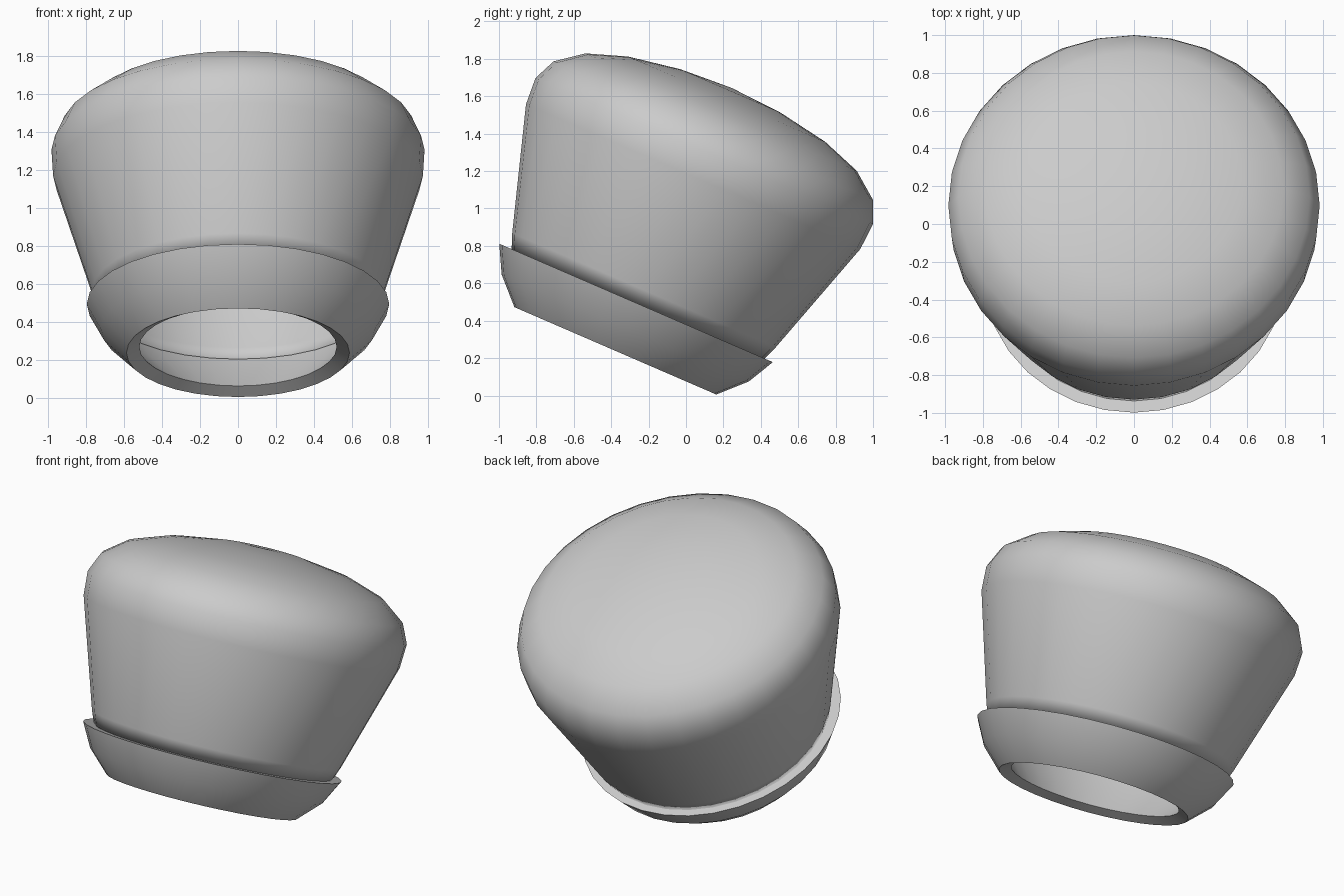
import bpy
import bmesh
from math import cos, sin, pi, radians
from mathutils import Matrix

SEGMENTS = 32
TILT = Matrix.Translation((0, -0.267, 0.495)) @ Matrix.Rotation(radians(-23.4), 4, 'X')

default = bpy.data.objects.get("Cube")
if default:
    bpy.data.objects.remove(default, do_unlink=True)

grey = bpy.data.materials.new("light_grey")
grey.use_nodes = True
grey.diffuse_color = (0.6, 0.6, 0.6, 1)
grey.node_tree.nodes["Principled BSDF"].inputs["Base Color"].default_value = (0.6, 0.6, 0.6, 1)


def lathe(name, profile, closed=False, shift=0.0):
    """Turn a (radius, height) profile around the tilted axis."""
    bm = bmesh.new()
    rings = []
    for r, h in profile:
        if r == 0:
            rings.append([bm.verts.new((0, shift, h))] * SEGMENTS)
        else:
            rings.append([bm.verts.new((r * cos(2 * pi * i / SEGMENTS),
                                        r * sin(2 * pi * i / SEGMENTS) + shift, h))
                          for i in range(SEGMENTS)])
    pairs = list(zip(rings, rings[1:]))
    if closed:
        pairs.append((rings[-1], rings[0]))
    for low, high in pairs:
        for i in range(SEGMENTS):
            j = (i + 1) % SEGMENTS
            corners = [low[i], low[j], high[j], high[i]]
            bm.faces.new(list(dict.fromkeys(corners)))
    bmesh.ops.recalc_face_normals(bm, faces=bm.faces)
    bm.transform(TILT)
    mesh = bpy.data.meshes.new(name)
    bm.to_mesh(mesh)
    bm.free()
    mesh.materials.append(grey)
    obj = bpy.data.objects.new(name, mesh)
    bpy.context.collection.objects.link(obj)
    bpy.ops.object.select_all(action='DESELECT')
    obj.select_set(True)
    bpy.context.view_layer.objects.active = obj
    bpy.ops.object.shade_smooth_by_angle(angle=radians(40))
    return obj


# Hollow domed body, open underneath
body = lathe("domed_body", [(0.737, 0), (0.768, 0.08), (0.974, 0.741), (0.983, 0.89),
                            (0.93, 1.01), (0.79, 1.117), (0.575, 1.192),
                            (0.29, 1.241), (0, 1.258)], shift=0.012)
wall = body.modifiers.new("wall", 'SOLIDIFY')
wall.thickness = 0.01
wall.offset = -1

# Thick collar with a flat ledge and a round opening
lathe("collar", [(0.588, -0.279), (0.72, -0.146), (0.797, 0),
                 (0.73, 0), (0.655, -0.1), (0.52, -0.245)], closed=True)
